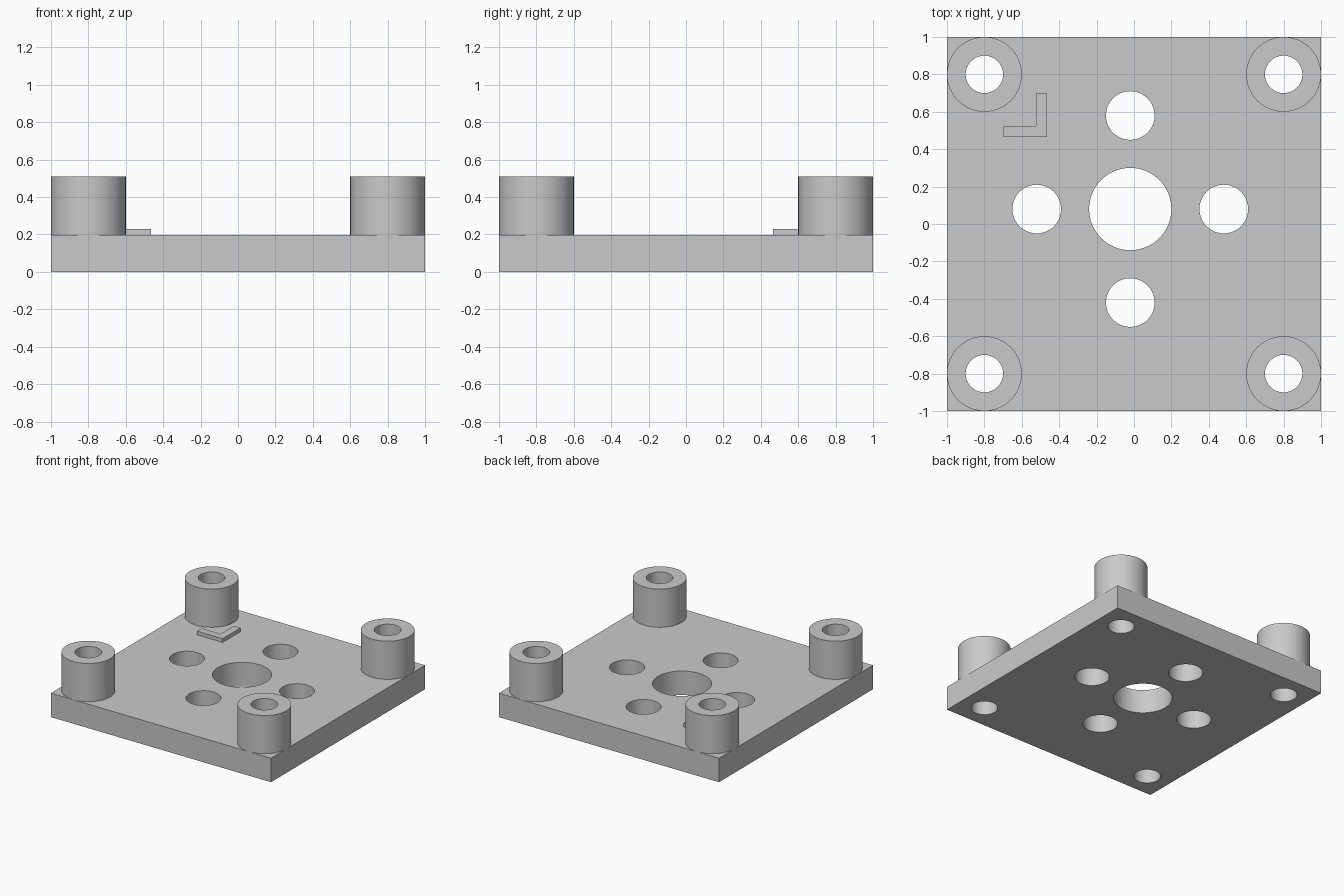
import bpy, bmesh, math

cube = bpy.data.objects.get("Cube")
if cube:
    bpy.data.objects.remove(cube, do_unlink=True)

PLATE_TOP, POST_TOP, MARK_TOP = 0.197, 0.511, 0.228
CORNER, POST_R, BORE_R = 0.8, 0.2, 0.1
SIDES = 64

grey = bpy.data.materials.new("plain grey")
grey.use_nodes = True
colour = (0.59, 0.59, 0.59, 1)
grey.diffuse_color = colour
grey.node_tree.nodes["Principled BSDF"].inputs["Base Color"].default_value = colour


def add_object(name, bm):
    bmesh.ops.recalc_face_normals(bm, faces=bm.faces)
    mesh = bpy.data.meshes.new(name)
    bm.to_mesh(mesh)
    bm.free()
    mesh.materials.append(grey)
    obj = bpy.data.objects.new(name, mesh)
    bpy.context.collection.objects.link(obj)
    return obj


def smooth(obj):
    bpy.ops.object.select_all(action="DESELECT")
    obj.select_set(True)
    bpy.context.view_layer.objects.active = obj
    bpy.ops.object.shade_smooth_by_angle(angle=math.radians(30))


def prism(name, outline, bottom, top):
    bm = bmesh.new()
    face = bm.faces.new([bm.verts.new((x, y, bottom)) for x, y in outline])
    side = bmesh.ops.extrude_face_region(bm, geom=[face], use_keep_orig=True)
    verts = [v for v in side["geom"] if isinstance(v, bmesh.types.BMVert)]
    bmesh.ops.translate(bm, verts=verts, vec=(0, 0, top - bottom))
    return add_object(name, bm)


def circle(x, y, radius):
    angles = [math.tau * i / SIDES for i in range(SIDES)]
    return [(x + radius * math.cos(a), y + radius * math.sin(a)) for a in angles]


# Square base plate
plate = prism("base_plate", [(-1, -1), (1, -1), (1, 1), (-1, 1)], 0, PLATE_TOP)

# Through holes: an off-centre cross of five and one under each post
cx, cy, reach = -0.02, 0.08, 0.5
corners = {"front_right": (-1, -1), "front_left": (1, -1),
           "back_right": (-1, 1), "back_left": (1, 1)}
holes = [(cx, cy, 0.22)]
holes += [(cx + reach * dx, cy + reach * dy, 0.13)
          for dx, dy in ((1, 0), (-1, 0), (0, 1), (0, -1))]
holes += [(CORNER * sx, CORNER * sy, BORE_R) for sx, sy in corners.values()]
for x, y, radius in holes:
    cutter = prism("hole_cutter", circle(x, y, radius), -0.1, PLATE_TOP + 0.1)
    cut = plate.modifiers.new("hole", "BOOLEAN")
    cut.operation, cut.solver, cut.object = "DIFFERENCE", "EXACT", cutter
    bpy.context.view_layer.objects.active = plate
    bpy.ops.object.modifier_apply(modifier=cut.name)
    bpy.data.objects.remove(cutter, do_unlink=True)
smooth(plate)

# Hollow corner posts, open where they meet the plate
for name, (sx, sy) in corners.items():
    bm = bmesh.new()
    rings = []
    for radius, z in ((POST_R, PLATE_TOP), (POST_R, POST_TOP),
                      (BORE_R, POST_TOP), (BORE_R, PLATE_TOP)):
        rings.append([bm.verts.new((x, y, z))
                      for x, y in circle(CORNER * sx, CORNER * sy, radius)])
    for lower, upper in zip(rings, rings[1:]):
        for i in range(SIDES):
            j = (i + 1) % SIDES
            bm.faces.new((lower[i], lower[j], upper[j], upper[i]))
    # An open tube needs its outward side checked explicitly
    post = add_object(name + "_post", bm)
    if post.data.polygons[SIDES].normal.z < 0:
        post.data.flip_normals()
    smooth(post)

# Raised corner bracket mark
low, high, width = 0.465, 0.698, 0.06
prism("corner_mark",
      [(-high, low), (-low, low), (-low, high), (-low - width, high),
       (-low - width, low + width), (-high, low + width)],
      PLATE_TOP - 0.01, MARK_TOP)
